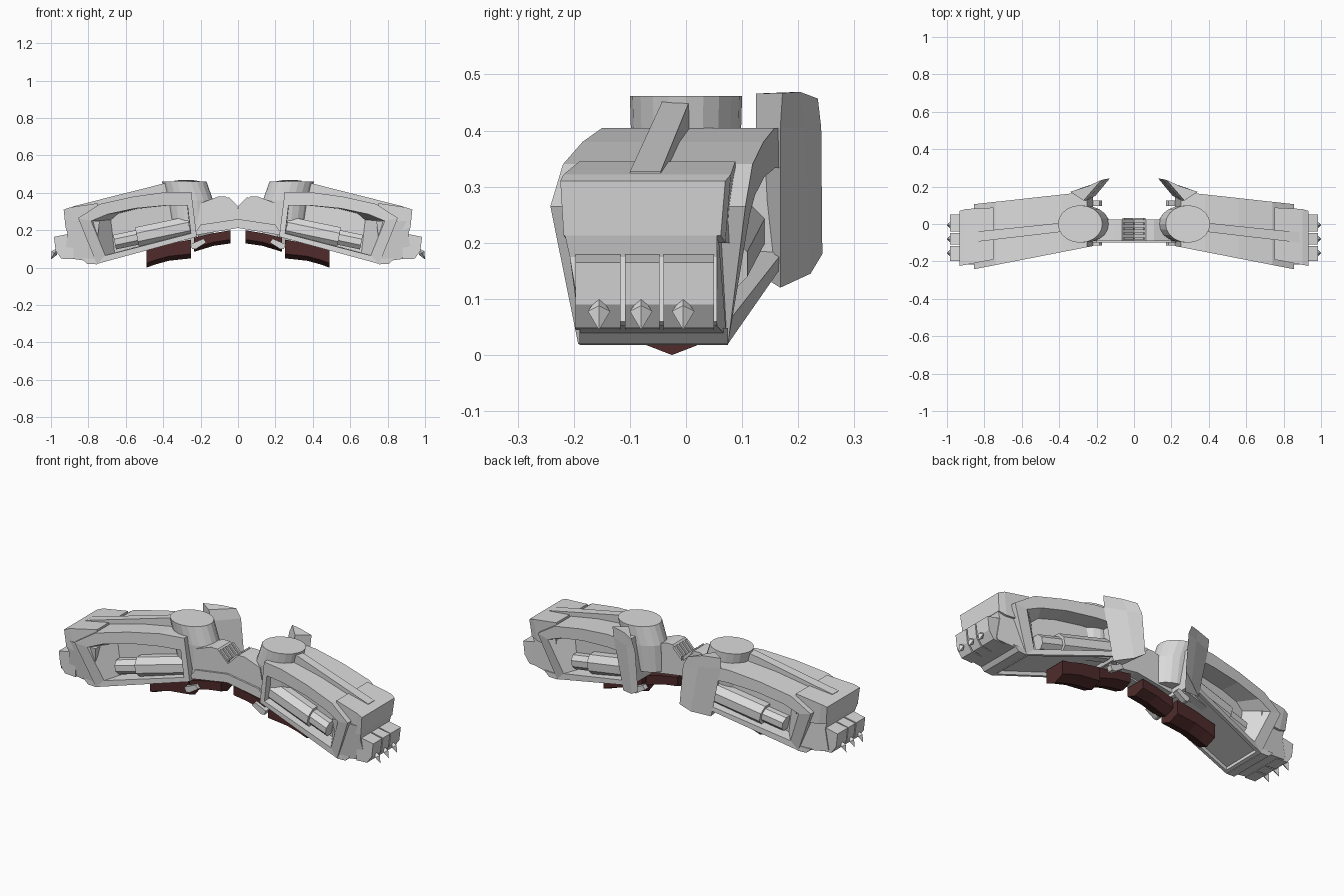
import bpy, bmesh, math
from mathutils import Vector

if "Cube" in bpy.data.objects:
    bpy.data.objects.remove(bpy.data.objects["Cube"])


def material(name, rgb):
    m = bpy.data.materials.new(name)
    m.diffuse_color = (*rgb, 1)
    m.use_nodes = True
    m.node_tree.nodes["Principled BSDF"].inputs["Base Color"].default_value = m.diffuse_color
    return m


GREY = material("light_grey", (0.71, 0.71, 0.71))
RED = material("dark_red", (0.08, 0.024, 0.024))


def loft(name, rings, mat=GREY, edit=None):
    """Skin equal-length rings, cap both ends, mirror across x = 0."""
    bm = bmesh.new()
    loops = [[bm.verts.new(p) for p in ring] for ring in rings]
    n = len(loops[0])
    for a, b in zip(loops, loops[1:]):
        for i in range(n):
            j = (i + 1) % n
            bm.faces.new((a[i], a[j], b[j], b[i]))
    bm.faces.new(loops[0])
    bm.faces.new(loops[-1])
    bmesh.ops.recalc_face_normals(bm, faces=bm.faces)
    if edit:
        edit(bm)
    me = bpy.data.meshes.new(name)
    bm.to_mesh(me)
    bm.free()
    me.materials.append(mat)
    ob = bpy.data.objects.new(name, me)
    bpy.context.collection.objects.link(ob)
    mod = ob.modifiers.new("mirror", 'MIRROR')
    mod.use_mirror_merge = False
    return ob


def prism(name, profile, y0, y1, mat=GREY):
    """Extrude an (x, z) profile between two y values or y(x, z) functions."""
    f0 = y0 if callable(y0) else lambda x, z: y0
    f1 = y1 if callable(y1) else lambda x, z: y1
    return loft(name, [[(x, f(x, z), z) for x, z in profile] for f in (f0, f1)], mat)


def front_y(x, z):
    return -0.075 - 0.195 * x + (0.03 if z < 0.1 else 0)


def back_y(x, z):
    return 0.2 - 0.11 * x - (0.042 if z < 0.1 else 0)


def sunken_belly(bm):
    """Inset the large underside face."""
    bm.normal_update()
    low = max((f for f in bm.faces if f.normal.z < -.8), key=lambda f: f.calc_area())
    bmesh.ops.inset_region(bm, faces=[low], thickness=.025, depth=0)
    bmesh.ops.inset_region(bm, faces=[low], thickness=.004, depth=-.018)


# Housing with an arched roof, a recessed window on both sides and a sunken belly
outer = [(.855, .265), (.74, .34), (.56, .38), (.38, .405), (.25, .405), (.22, .165), (.755, .02)]
window = [(.785, .25), (.70, .285), (.55, .317), (.38, .333), (.27, .333), (.252, .183), (.71, .065)]
floor = [(.68, .255), (.64, .29), (.54, .315), (.38, .332), (.275, .332), (.257, .187), (.66, .08)]
DEPTH = 0.105
loft("housing", [
    [(x, front_y(x, .2) + DEPTH, z) for x, z in floor],
    [(x, front_y(x, z), z) for x, z in window],
    [(x, front_y(x, z), z) for x, z in outer],
    [(x, back_y(x, z), z) for x, z in outer],
    [(x, back_y(x, z), z) for x, z in window],
    [(x, back_y(x, .2) - DEPTH, z) for x, z in floor]], edit=sunken_belly)


# Barrels with sleeves lying inside the windows
def barrel(name, side, x0, x1, r):
    rings = []
    for x in (x0, x1):
        y = front_y(x, .2) + .085 if side == "front" else back_y(x, .2) - .085
        rings.append([(x + .2 * r * math.sin(a), y + r * math.cos(a),
                       .275 - .21 * x + r * math.sin(a))
                      for a in (math.tau * i / 8 + math.pi / 8 for i in range(8))])
    loft(f"{side}_{name}", rings)


for side in ("front", "back"):
    barrel("barrel", side, .26, .66, .042)
    barrel("sleeve", side, .26, .54, .058)

# Outer end block: sloped cap, then a neck that tucks in below it
loft("end_cap", [
    [(.75, -.19, .345), (.75, .088, .345), (.75, .088, .2), (.75, -.19, .2)],
    [(.90, -.218, .322), (.90, .08, .322), (.88, .07, .2), (.88, -.21, .2)],
    [(.932, -.224, .31), (.932, .07, .31), (.922, .062, .213), (.922, -.218, .213)]])
prism("end_neck", [(.74, .25), (.90, .25), (.921, .214), (.91, .175), (.93, .06), (.92, .052),
                   (.79, .034), (.765, .03)],
      lambda x, z: -.188 - .028 * min(1, max(0, (z - .1) / .11)),
      lambda x, z: .055 if x > .8 else .072)
prism("end_foot", [(.835, .048), (.805, .02), (.755, .018), (.76, .048)], -.19, .075)

# Knuckles and their spikes
for i, (y0, y1) in enumerate([(-.197, -.117), (-.109, -.047), (-.04, .05)]):
    loft(f"knuckle_{i + 1}", [
        [(x, y, z) for x, z in ((.88, .20), (.908, .18), (.984, .165), (.975, .09), (.945, .048),
                                (.88, .045))]
        for y in (y0, y1)])
    yc = -.155 + .075 * i
    root, tip = Vector((.965, yc, .105)), Vector((1.0, yc, .045))
    mid = Vector((.982, yc, .078))
    u, v = Vector((0, .02, 0)), Vector((.014, 0, .01))
    tiny = .02
    loft(f"spike_{i + 1}", [[c + s * w for w in (u, v, -u, -v)]
                            for c, s in ((root, tiny), (mid, 1), (tip, tiny))])

# Ridge bar running along the roof
loft("ridge_bar", [[(x, y0, zb), (x, y1, zb), (x, y1, zt), (x, y0, zt)]
                   for x, y0, y1, zb, zt in ((.37, -.04, .008, .37, .457),
                                            (.885, -.1, -.045, .25, .327))])

# Oval turret at the inner end, leaning outward
SIDES = 20
loft("turret", [[(cx + rx * math.cos(math.tau * i / SIDES),
                  ry * math.sin(math.tau * i / SIDES), z) for i in range(SIDES)]
                for cx, rx, ry, z in ((.245, .115, .085, .21), (.258, .125, .097, .36),
                                     (.288, .119, .1, .462))])

# Folded rear fin leaning outward, with a crease at roof height
loft("rear_fin", [
    [(.13, .243, .18), (.185, .222, .145), (.275, .168, .12), (.205, .152, .13)],
    [(.15, .241, .405), (.225, .212, .405), (.335, .168, .405), (.255, .125, .405)],
    [(.175, .235, .457), (.245, .203, .469), (.34, .172, .467), (.27, .125, .466)]])

# Central bridge with a V notch, front band and slatted vent
prism("bridge", [(0, .315), (.065, .38), (.107, .38), (.20, .345), (.23, .185), (0, .22)], -.09, .025)
prism("bridge_band", [(0, .26), (.2, .23), (.24, .17), (.2, .178), (0, .212)], -.1, -.03)
for i in range(5):
    y = -.083 + .026 * i
    prism(f"vent_slat_{i + 1}", [(.004, .31), (.004, .332), (.05, .378), (.062, .368)], y, y + .012)

# Small clamps under the inner corners
for name, y in (("front_clamp", -.116), ("back_clamp", .095)):
    prism(name, [(.17, .135), (.185, .155), (.255, .125), (.245, .10), (.225, .10)], y, y + .03)


# Keeled grips hanging below, swept along x
def grip(name, stations, yc, half, rise):
    loft(name, [[(x, yc - half, top), (x, yc - half, keel + rise), (x, yc, keel),
                 (x, yc + half, keel + rise), (x, yc + half, top)]
                for x, top, keel in stations], RED)


grip("inner_grip", [(.04, .20, .13), (.13, .185, .117), (.235, .16, .085)], -.038, .058, .02)
grip("outer_grip", [(.25, .15, .05), (.37, .13, .037), (.44, .11, .018), (.49, .10, 0)],
     -.025, .062, .024)
